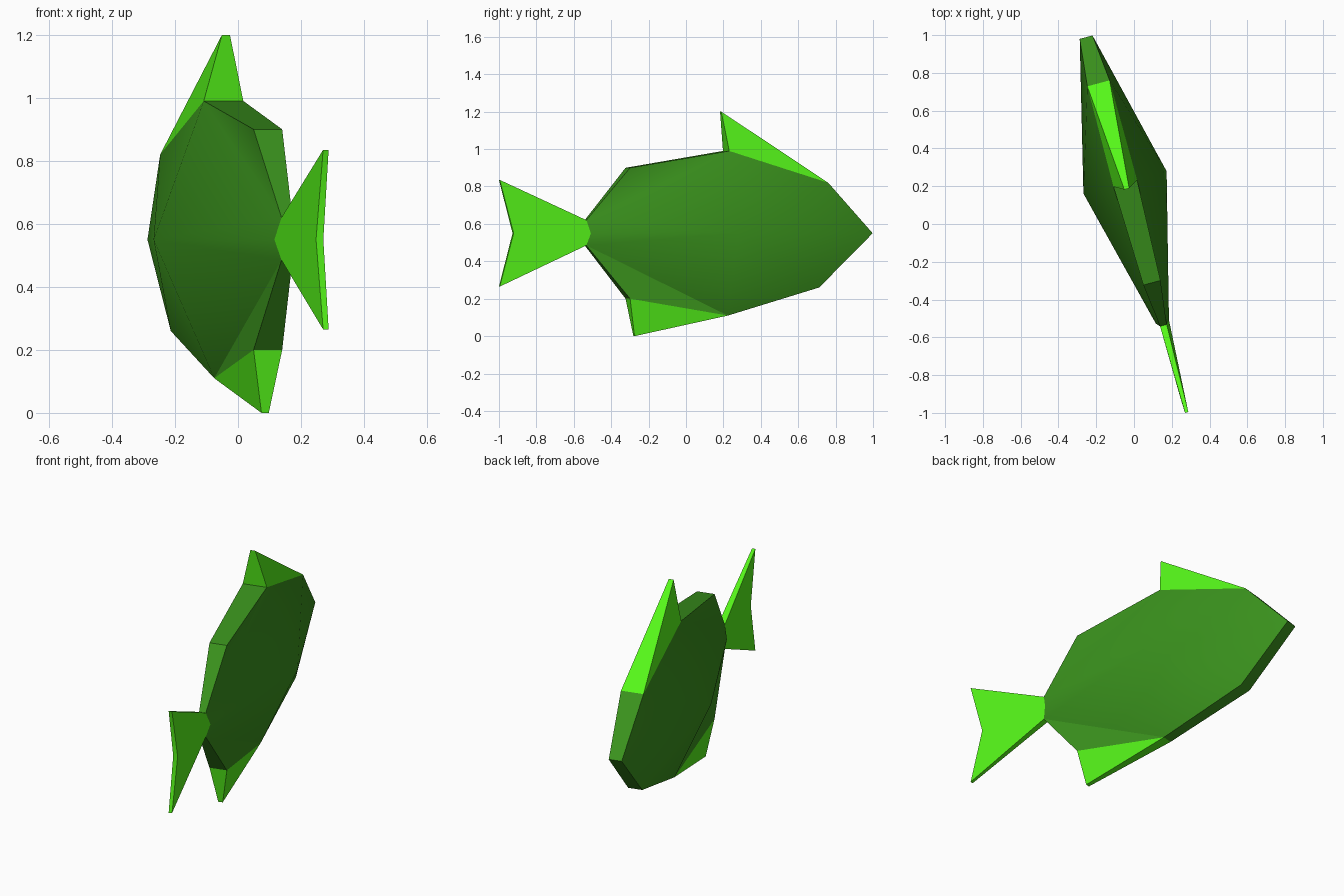
import bpy, bmesh
from math import atan, radians

if "Cube" in bpy.data.objects:
    bpy.data.objects.remove(bpy.data.objects["Cube"])

SLOPE = 0.268                   # the fish is turned slightly about z


def material(name, rgb):
    m = bpy.data.materials.new(name)
    m.diffuse_color = (*rgb, 1)
    m.use_nodes = True
    m.node_tree.nodes["Principled BSDF"].inputs["Base Color"].default_value = m.diffuse_color
    return m


DARK = material("dark_green", (0.042, 0.285, 0.012))
BRIGHT = material("bright_green", (0.092, 0.92, 0.01))


def slab(name, outline, mat, joined=(), peak=None, cut=()):
    """Mirrored slab from (length, height, half thickness) points.
    Rim faces between two points in 'joined' stay open, where parts meet.
    With a peak, each side becomes a fan rising to that point;
    points in 'cut' get a corner triangle instead of a fan edge."""
    bm = bmesh.new()
    sides = []
    for s in (1, -1):
        ring = [bm.verts.new((s * h, y, z)) for y, z, h in outline]
        sides.append(ring)
        if peak:
            top = bm.verts.new((s * peak[2], peak[0], peak[1]))
            n = len(ring)
            fan = [i for i in range(n) if outline[i] not in cut]
            tris = [(ring[fan[k - 1]], ring[fan[k]], top) for k in range(len(fan))]
            tris += [(ring[i - 1], ring[i], ring[(i + 1) % n])
                     for i in range(n) if outline[i] in cut]
            for t in tris:
                bm.faces.new(t if s > 0 else t[::-1]).smooth = True
        else:
            bm.faces.new(ring if s > 0 else ring[::-1])
    a, b = sides
    for i in range(len(a)):
        if not any(outline[i - 1] in j and outline[i] in j for j in joined):
            bm.faces.new((a[i], a[i - 1], b[i - 1], b[i]))
    # outlines run clockwise seen from +x, so turn every face outward
    bmesh.ops.reverse_faces(bm, faces=bm.faces)
    mesh = bpy.data.meshes.new(name)
    bm.to_mesh(mesh)
    bm.free()
    mesh.materials.append(mat)
    ob = bpy.data.objects.new(name, mesh)
    bpy.context.collection.objects.link(ob)
    ob.location.x = 0.0115
    ob.rotation_euler.z = atan(SLOPE)
    return ob


# Shared rim points where fins meet the body
nose = (1.024, 0.55, 0.035)
brow = (0.771, 0.82, 0.061)
back = (0.222, 0.99, 0.065)
rump = (-0.322, 0.90, 0.047)
tail_top = (-0.556, 0.62, 0.018)
tail_mid = (-0.536, 0.55, 0.036)
tail_low = (-0.556, 0.485, 0.018)
vent = (-0.322, 0.20, 0.047)
belly = (0.224, 0.11, 0.030)
chin = (0.727, 0.26, 0.038)
tail_base = [tail_top, tail_mid, tail_low]
joints = [(brow, back), (belly, vent), tail_base]

# Body: both flanks bulge to a single point
slab("body", [brow, back, rump, *tail_base, vent, belly, chin, nose],
     DARK, joints, peak=(0.228, 0.55, 0.228), cut=(rump, vent))

# Fins (outlines listed in the same turning direction as the body)
slab("dorsal_fin", [back, (0.192, 1.20, 0.013), brow][::-1][::-1], BRIGHT, joints)
slab("belly_fin", [belly, vent, (-0.288, 0.0, 0.012)][::-1][::-1], BRIGHT, joints)
slab("tail_fin", [*tail_base, (-1.033, 0.265, 0.009),
                  (-0.957, 0.55, 0.012), (-1.033, 0.835, 0.009)], BRIGHT, joints)

# Make every face point outward, then keep the rim crisp
for ob in bpy.context.collection.objects:
    bm = bmesh.new()
    bm.from_mesh(ob.data)
    bmesh.ops.recalc_face_normals(bm, faces=bm.faces)
    bm.to_mesh(ob.data)
    bm.free()
    ob.data.set_sharp_from_angle(angle=radians(30))
